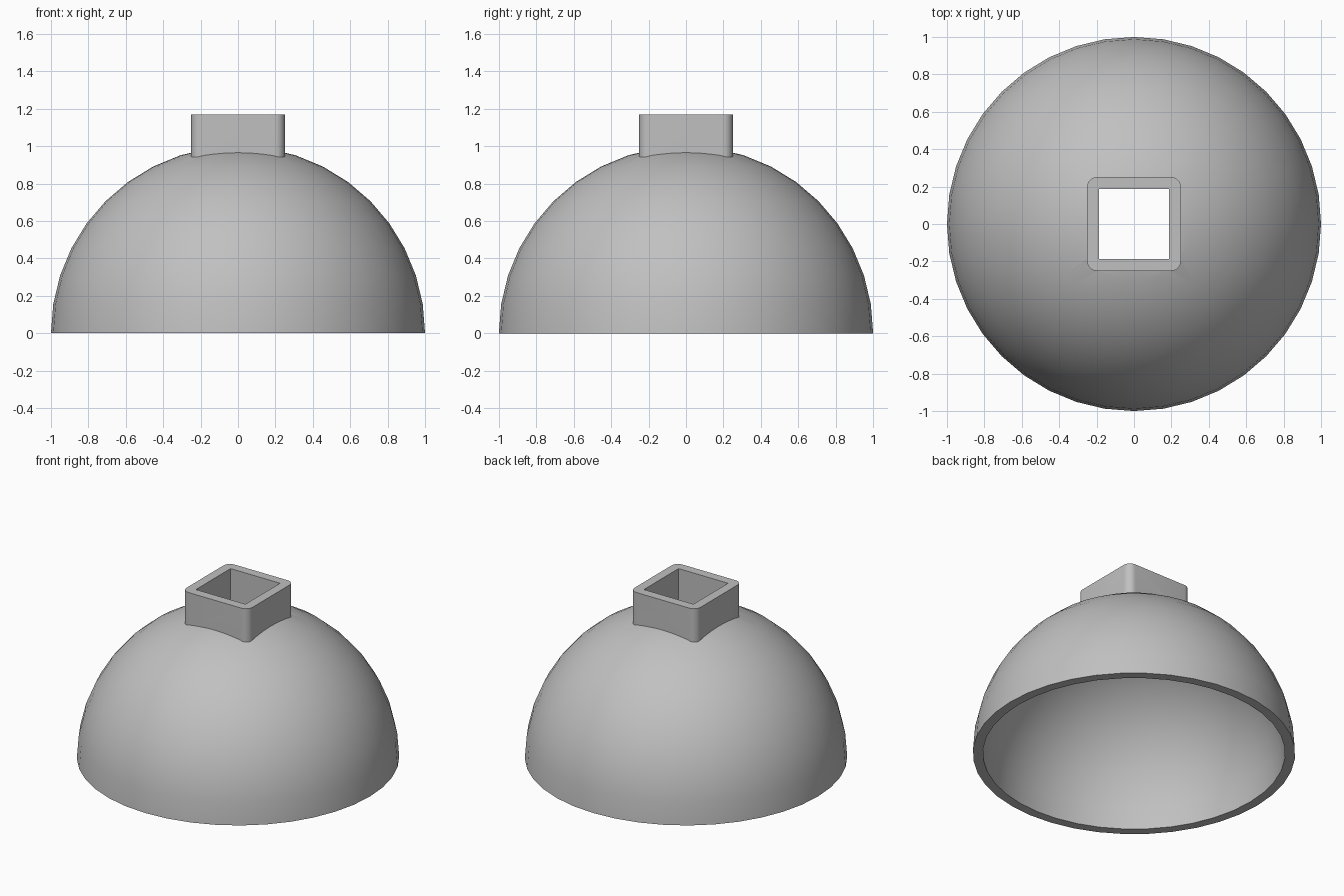
import bpy
import bmesh
from math import sin, cos, pi, radians
from mathutils import Matrix, Vector

RADIUS, WALL = 1.0, 0.0625
SEGMENTS, RINGS = 40, 10
COLLAR_HALF, COLLAR_TOP, CORNER = 0.25, 1.17, 0.05

if "Cube" in bpy.data.objects:
    bpy.data.objects.remove(bpy.data.objects["Cube"])

grey = bpy.data.materials.new("plain grey")
grey.use_nodes = True
colour = (0.53, 0.53, 0.53, 1)
grey.diffuse_color = colour
grey.node_tree.nodes["Principled BSDF"].inputs["Base Color"].default_value = colour


def make_object(name, bm):
    bmesh.ops.recalc_face_normals(bm, faces=bm.faces)
    mesh = bpy.data.meshes.new(name)
    bm.to_mesh(mesh)
    bm.free()
    mesh.materials.append(grey)
    obj = bpy.data.objects.new(name, mesh)
    bpy.context.collection.objects.link(obj)
    return obj


def block(name, half, bottom, top, corner=0):
    """Square upright block, optionally with rounded vertical corners."""
    bm = bmesh.new()
    bmesh.ops.create_cube(bm, size=1)
    bmesh.ops.scale(bm, vec=(2 * half, 2 * half, top - bottom), verts=bm.verts)
    bmesh.ops.translate(bm, vec=(0, 0, (top + bottom) / 2), verts=bm.verts)
    if corner:
        upright = [e for e in bm.edges
                   if abs(e.verts[0].co.z - e.verts[1].co.z) > 0.01]
        bmesh.ops.bevel(bm, geom=upright, offset=corner, segments=8,
                        profile=0.5, affect='EDGES')
    return make_object(name, bm)


def arc(r):
    return [Vector((r * cos(i * pi / 2 / RINGS), 0, r * sin(i * pi / 2 / RINGS)))
            for i in range(RINGS + 1)]


# Hollow dome, turned from a wall section
bm = bmesh.new()
section = list(reversed(arc(RADIUS))) + arc(RADIUS - WALL)
verts = [bm.verts.new(p) for p in section]
edges = [bm.edges.new(pair) for pair in zip(verts, verts[1:])]
bmesh.ops.spin(bm, geom=verts + edges, cent=(0, 0, 0), axis=(0, 0, 1),
               angle=2 * pi, steps=SEGMENTS, use_duplicate=False)
bmesh.ops.remove_doubles(bm, verts=bm.verts, dist=0.0001)
dome = make_object("dome_with_collar", bm)

# Square collar on top, and the square passage through it
collar = block("collar_blank", COLLAR_HALF, 0.93, COLLAR_TOP, CORNER)
passage = block("passage_cutter", COLLAR_HALF - WALL, 0.5, 1.5)

bpy.context.view_layer.objects.active = dome
for tool, operation in ((collar, 'UNION'), (passage, 'DIFFERENCE')):
    mod = dome.modifiers.new(tool.name, 'BOOLEAN')
    mod.object, mod.operation, mod.solver = tool, operation, 'EXACT'
    bpy.ops.object.modifier_apply(modifier=mod.name)
for tool in (collar, passage):
    bpy.data.objects.remove(tool)

# Smooth curved surfaces, crisp rims
bpy.ops.object.select_all(action='DESELECT')
dome.select_set(True)
bpy.ops.object.shade_smooth_by_angle(angle=radians(25))
